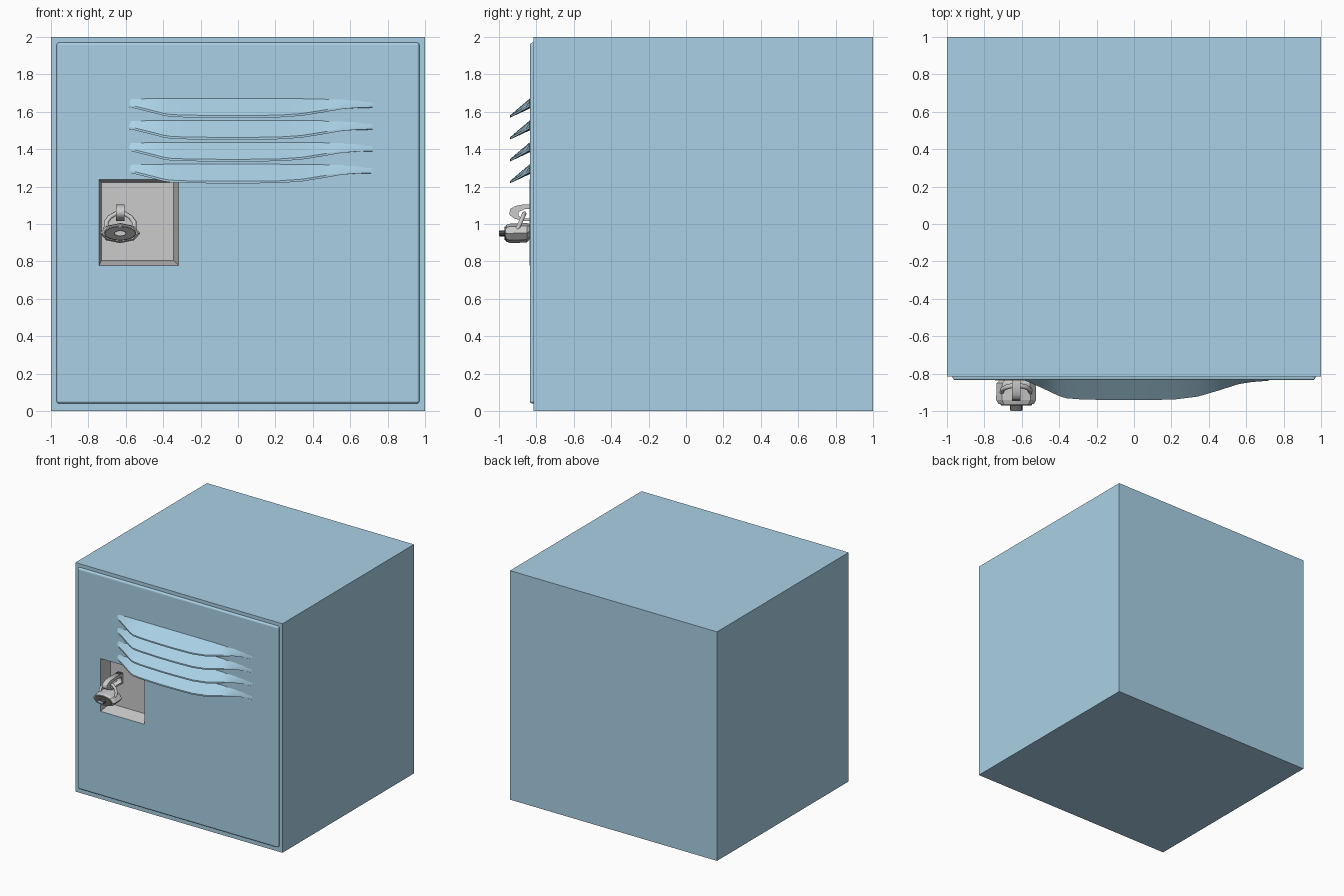
import bpy, bmesh, math
from mathutils import Matrix, Vector

if "Cube" in bpy.data.objects:
    bpy.data.objects.remove(bpy.data.objects["Cube"])


def material(name, rgb):
    m = bpy.data.materials.new(name)
    m.diffuse_color = (*rgb, 1)
    m.use_nodes = True
    m.node_tree.nodes["Principled BSDF"].inputs["Base Color"].default_value = m.diffuse_color
    return m


BLUE = material("blue_paint", (0.40, 0.64, 0.79))
DARK = material("dark_dial", (0.12, 0.12, 0.12))


def finish(name, bm, mat=None):
    me = bpy.data.meshes.new(name)
    bm.to_mesh(me)
    bm.free()
    ob = bpy.data.objects.new(name, me)
    bpy.context.collection.objects.link(ob)
    if mat:
        me.materials.append(mat)
    return ob


def loft(name, rings, mat=None, cap=True):
    """Bridge closed rings of points, optionally capping both ends."""
    bm = bmesh.new()
    vs = [[bm.verts.new(p) for p in r] for r in rings]
    n = len(vs[0])
    for a, b in zip(vs, vs[1:]):
        for i in range(n):
            j = (i + 1) % n
            bm.faces.new((a[i], a[j], b[j], b[i]))
    if cap:
        bm.faces.new(vs[0])
        bm.faces.new(vs[-1])
    bmesh.ops.recalc_face_normals(bm, faces=bm.faces)
    return finish(name, bm, mat)


def rect(y, x0, x1, z0, z1):
    return [(x0, y, z0), (x1, y, z0), (x1, y, z1), (x0, y, z1)]


def box(name, y0, y1, x0, x1, z0, z1, mat=None):
    return loft(name, [rect(y0, x0, x1, z0, z1), rect(y1, x0, x1, z0, z1)], mat)


# Cabinet and bevelled door
body = box("cabinet", -0.815, 1, -1, 1, 0, 2, BLUE)
door = box("door", -0.835, -0.80, -0.97, 0.97, 0.04, 1.97, BLUE)
bev = door.modifiers.new("bevel", "BEVEL")
bev.width = 0.014
bev.segments = 3

# Latch recess: cutter for door and cabinet, then a tapered steel pan
e = 0.003
cutter = box("recess_cutter", -0.9, -0.715, -0.74 - e, -0.32 + e, 0.78 - e, 1.235 + e)
cutter.hide_render = True
cutter.hide_viewport = True
for ob in (body, door):
    m = ob.modifiers.new("recess", "BOOLEAN")
    m.object = cutter
    m.operation = "DIFFERENCE"
    m.solver = "EXACT"
bm = bmesh.new()
front = [bm.verts.new(p) for p in rect(-0.836, -0.742, -0.318, 0.778, 1.237)]
back = [bm.verts.new(p) for p in rect(-0.72, -0.73, -0.345, 0.805, 1.222)]
for i in range(4):
    j = (i + 1) % 4
    bm.faces.new((front[i], front[j], back[j], back[i]))
bm.faces.new(back)
finish("recess_pan", bm)

# Four louvre hoods, each lofted along x
STATIONS = [(-0.58, 0), (-0.50, 0.035), (-0.40, 0.082), (-0.36, 0.094), (-0.28, 0.10),
            (-0.1, 0.104), (0.05, 0.104), (0.22, 0.10), (0.34, 0.085), (0.45, 0.053),
            (0.56, 0.018), (0.63, 0.007), (0.72, 0)]
for k in range(4):
    dz = -0.117 * k
    rings = []
    for x, p in STATIONS:
        tip = 1.625 - 0.057 * p / 0.104 + dz
        rings.append([(x, -0.83, 1.675 + dz), (x, -0.838 - p, tip + 0.012),
                      (x, -0.838 - p, tip), (x, -0.83, 1.62 + dz)])
    fin = loft(f"louvre_{k + 1}", rings, BLUE)
    bpy.context.view_layer.objects.active = fin
    fin.select_set(True)
    bpy.ops.object.shade_smooth_by_angle(angle=math.radians(30))
    fin.select_set(False)

# Hasp loop: flat plate with a hole, standing out of the recess
cu = bpy.data.curves.new("hasp", "CURVE")
cu.dimensions = "2D"
cu.fill_mode = "BOTH"
cu.extrude = 0.023
outer = [(-0.715, 1.015), (-0.87, 1.015), (-0.92, 1.03), (-0.945, 1.05), (-0.94, 1.08),
         (-0.91, 1.097), (-0.87, 1.105), (-0.715, 1.105)]
inner = [(-0.74, 1.03), (-0.87, 1.03), (-0.895, 1.042), (-0.895, 1.065), (-0.86, 1.08),
         (-0.74, 1.08)]
for pts in (outer, inner):
    s = cu.splines.new("POLY")
    s.points.add(len(pts) - 1)
    for q, (a, b) in zip(s.points, pts):
        q.co = (a, b, 0, 1)
    s.use_cyclic_u = True
hasp = bpy.data.objects.new("hasp", cu)
hasp.rotation_euler = (math.pi / 2, 0, math.pi / 2)
hasp.location.x = -0.63
bpy.context.collection.objects.link(hasp)


# Padlock: octagonal body, dark dial, knob
def oval(y, rx, rz, n=8, z=0.95):
    return [(-0.63 + rx * math.cos(2 * math.pi * i / n), y,
             z + rz * math.sin(2 * math.pi * i / n)) for i in range(n)]


loft("lock_body", [oval(-0.835, 0.085, 0.04, z=0.96), oval(-0.85, 0.105, 0.052, z=0.953),
                   oval(-0.94, 0.107, 0.052), oval(-0.962, 0.095, 0.044)])
loft("lock_dial", [oval(-0.95, 0.09, 0.041, 16), oval(-0.97, 0.082, 0.036, 16)], DARK)
loft("lock_knob", [oval(-0.96, 0.034, 0.016, 12), oval(-0.996, 0.034, 0.016, 12)], DARK)
loft("lock_knob_cap", [oval(-0.994, 0.028, 0.012, 12), oval(-1.0, 0.028, 0.012, 12)])

# Shackle: leaning arch threaded through the hasp
cu = bpy.data.curves.new("shackle", "CURVE")
cu.dimensions = "3D"
cu.bevel_depth = 0.013
cu.bevel_resolution = 1
s = cu.splines.new("POLY")
path = [(-0.075, 0), (-0.075, 0.5), (-0.055, 0.8), (-0.025, 1),
        (0.025, 1), (0.055, 0.8), (0.075, 0.5), (0.075, 0)]
s.points.add(len(path) - 1)
for q, (x, t) in zip(s.points, path):
    q.co = (-0.63 + x, -0.905 + 0.04 * t, 0.965 + 0.09 * t, 1)
bpy.context.collection.objects.link(bpy.data.objects.new("shackle", cu))
